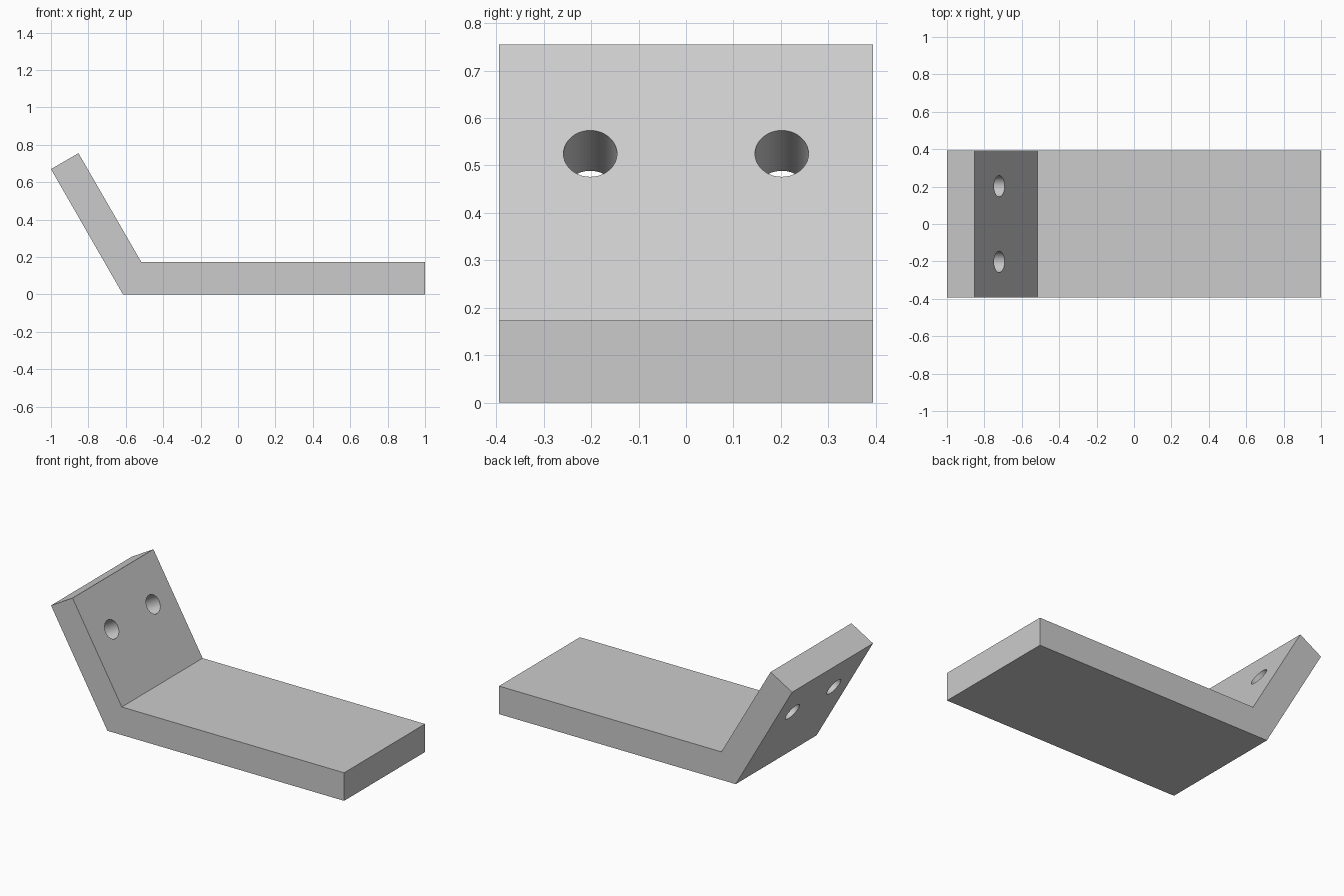
import bpy
import bmesh
from math import radians
from mathutils import Matrix, Vector

cube = bpy.data.objects.get("Cube")
if cube:
    bpy.data.objects.remove(cube, do_unlink=True)

HALF_WIDTH = 0.394
HOLE_RADIUS = 0.0565
HOLE_OFFSET = 0.202
LEAN = radians(60)

grey = bpy.data.materials.new("light grey")
grey.use_nodes = True
grey.diffuse_color = (0.6, 0.6, 0.6, 1)
grey.node_tree.nodes["Principled BSDF"].inputs["Base Color"].default_value = grey.diffuse_color


def make_object(name, bm):
    bmesh.ops.recalc_face_normals(bm, faces=bm.faces)
    mesh = bpy.data.meshes.new(name)
    bm.to_mesh(mesh)
    bm.free()
    mesh.materials.append(grey)
    obj = bpy.data.objects.new(name, mesh)
    bpy.context.collection.objects.link(obj)
    return obj


# Bent plate: side profile swept across the width
profile = [(-1, 0.67), (-0.615, 0), (1, 0), (1, 0.173), (-0.517, 0.173), (-0.853, 0.755)]
bm = bmesh.new()
side = bm.faces.new([bm.verts.new((x, -HALF_WIDTH, z)) for x, z in profile])
swept = bmesh.ops.extrude_face_region(bm, geom=[side])["geom"]
bmesh.ops.translate(bm, vec=(0, 2 * HALF_WIDTH, 0),
                    verts=[v for v in swept if isinstance(v, bmesh.types.BMVert)])
plate = make_object("bent_bracket_plate", bm)

# Two screw holes square to the leaning flange
bm = bmesh.new()
for sign in (-1, 1):
    place = Matrix.Translation(Vector((-0.72, sign * HOLE_OFFSET, 0.525))) @ Matrix.Rotation(LEAN, 4, "Y")
    bmesh.ops.create_cone(bm, cap_ends=True, segments=40, radius1=HOLE_RADIUS,
                          radius2=HOLE_RADIUS, depth=0.5, matrix=place)
cutter = make_object("hole_cutter", bm)
cutter.hide_render = True

cut = plate.modifiers.new("screw holes", "BOOLEAN")
cut.operation = "DIFFERENCE"
cut.solver = "EXACT"
cut.object = cutter
bpy.context.view_layer.objects.active = plate
plate.select_set(True)
bpy.ops.object.modifier_apply(modifier=cut.name)
bpy.data.objects.remove(cutter, do_unlink=True)
bpy.ops.object.shade_smooth_by_angle(angle=radians(30))
